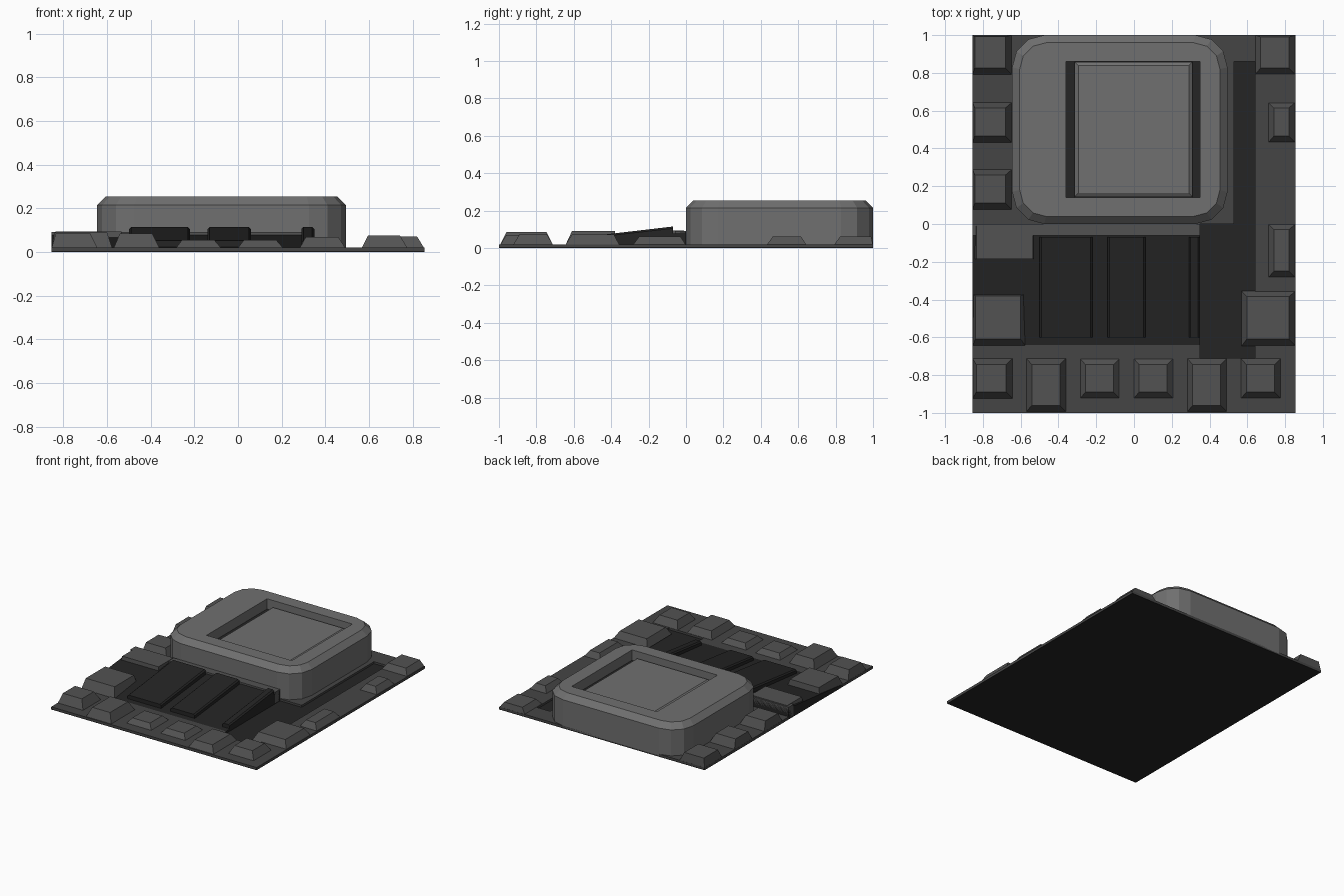
import bpy, math

if "Cube" in bpy.data.objects:
    bpy.data.objects.remove(bpy.data.objects["Cube"])

def material(name, v):
    m = bpy.data.materials.new(name)
    m.diffuse_color = (v, v, v, 1)
    m.use_nodes = True
    m.node_tree.nodes["Principled BSDF"].inputs["Base Color"].default_value = m.diffuse_color
    return m

PALE = material("pale_grey", 0.16)
MID = material("mid_grey", 0.085)
PLATE = material("plate_grey", 0.06)
DARK = material("dark_grey", 0.018)

def mesh_object(name, verts, faces, mat):
    me = bpy.data.meshes.new(name)
    me.from_pydata(verts, [], faces)
    ob = bpy.data.objects.new(name, me)
    bpy.context.collection.objects.link(ob)
    me.materials.append(mat)
    return ob

def loft(name, rings, mat):
    """Skin a stack of equal-length rings and cap both ends."""
    n = len(rings[0])
    faces = [tuple(reversed(range(n))),
             tuple(range(n * (len(rings) - 1), n * len(rings)))]
    for r in range(len(rings) - 1):
        for i in range(n):
            j = (i + 1) % n
            faces.append((r*n + i, r*n + j, r*n + n + j, r*n + n + i))
    return mesh_object(name, [p for ring in rings for p in ring], faces, mat)

def rect(x0, x1, y0, y1, z_front, z_back=None):
    zb = z_front if z_back is None else z_back
    return [(x0, y0, z_front), (x1, y0, z_front), (x1, y1, zb), (x0, y1, zb)]

def box(name, x0, x1, y0, y1, z0, z1, mat):
    return loft(name, [rect(x0, x1, y0, y1, z0), rect(x0, x1, y0, y1, z1)], mat)

def tile(name, x0, x1, y0, y1, top, l=0.035, r=0.035, f=0.035, b=0.035):
    """Stone with sloped sides; l, r, f, b are the top insets."""
    return loft(name, [rect(x0, x1, y0, y1, 0.015),
                       rect(x0 + l, x1 - r, y0 + f, y1 - b, top)], MID)

def rounded(x0, x1, y0, y1, rad, z, seg=3):
    pts = []
    for k, (cx, cy) in enumerate([(x1-rad, y1-rad), (x0+rad, y1-rad),
                                  (x0+rad, y0+rad), (x1-rad, y0+rad)]):
        for i in range(seg + 1):
            a = math.pi / 2 * (k + i / seg)
            pts.append((cx + rad * math.cos(a), cy + rad * math.sin(a), z))
    return pts

# Base sheet forming the trench floor, with raised paving around it
box("trench_floor", -0.855, 0.855, -1, 1, 0, 0.005, DARK)
for i, (x0, x1, y0, y1) in enumerate([
        (-0.855, 0.53, 0, 1), (0.64, 0.855, -1, 1), (0.53, 0.64, 0.86, 1),
        (-0.855, 0.35, -1, -0.64), (0.35, 0.64, -1, -0.71)]):
    box(f"paving_{i}", x0, x1, y0, y1, 0.001, 0.02, PLATE)

# Large rounded platform with chamfered rim
platform = loft("platform", [
    rounded(-0.645, 0.495, 0, 1, 0.17, 0.01),
    rounded(-0.645, 0.495, 0, 1, 0.17, 0.215),
    rounded(-0.605, 0.455, 0.04, 0.96, 0.14, 0.255)], PALE)

# Recess cut into the platform top
cutter = box("recess_cutter", -0.36, 0.35, 0.14, 0.86, 0.175, 0.4, DARK)
cutter.hide_render = True
cutter.hide_viewport = True
cutter.display_type = 'WIRE'
mod = platform.modifiers.new("recess", 'BOOLEAN')
mod.operation = 'DIFFERENCE'
mod.solver = 'EXACT'
mod.object = cutter
bpy.context.view_layer.objects.active = platform
bpy.ops.object.modifier_apply(modifier="recess")
bpy.data.objects.remove(cutter)

# Raised panel and dark floor inside the recess
box("recess_floor", -0.36, 0.35, 0.14, 0.86, 0.17, 0.178, DARK)
loft("recess_panel", [rect(-0.315, 0.31, 0.142, 0.858, 0.175),
                      rect(-0.315, 0.31, 0.142, 0.858, 0.20),
                      rect(-0.295, 0.29, 0.165, 0.838, 0.215)], PALE)

# Ramp up to the platform with raised slats
loft("ramp", [rect(-0.855, 0.35, -0.64, 0, 0.001),
              rect(-0.855, 0.35, -0.64, 0, 0.02, 0.085)], DARK)
for i, (x0, x1) in enumerate([(-0.50, -0.22), (-0.14, 0.06), (0.29, 0.35)]):
    loft(f"ramp_slat_{i}", [rect(x0, x1, -0.60, -0.07, 0.01),
                            rect(x0, x1, -0.60, -0.07, 0.045, 0.105),
                            rect(x0 + .01, x1 - .01, -0.60, -0.07, 0.053, 0.115)], DARK)
box("ramp_top_ledge", -0.855, 0.35, -0.06, 0, 0.01, 0.092, MID)
tile("ramp_corner_block", -0.855, -0.53, -0.19, 0, 0.095, 0.02, 0.004, 0.006, 0.01)

# Front row of stones
for i, (front, top) in enumerate([(-0.925, 0.085), (-0.995, 0.085), (-0.925, 0.055),
                                  (-0.925, 0.055), (-0.995, 0.07), (-0.925, 0.075)]):
    x = -0.855 + 0.284 * i
    tile(f"front_stone_{i}", x, x + 0.213, front, -0.71, top, l=0.02 if i == 0 else 0.03)

# Left and right edge stones
for i, (y0, y1) in enumerate([(0.79, 1.0), (0.43, 0.645), (0.075, 0.29)]):
    tile(f"left_stone_{i}", -0.855, -0.645, y0, y1, 0.085, l=0.012, b=0.008 if i == 0 else .03)
for i, (x0, y0, y1) in enumerate([(0.64, 0.79, 1.0), (0.71, 0.43, 0.645), (0.71, -0.285, 0)]):
    tile(f"right_stone_{i}", x0, 0.855, y0, y1, 0.062, l=0.03, b=0.01 if i == 0 else .03)

# Large corner stones beside the ramp
tile("left_large_stone", -0.855, -0.575, -0.645, -0.37, 0.09, 0.015, 0.025, 0.035, 0.01)
tile("right_large_stone", 0.57, 0.855, -0.645, -0.355, 0.072, 0.027, 0.035, 0.035, 0.03)
